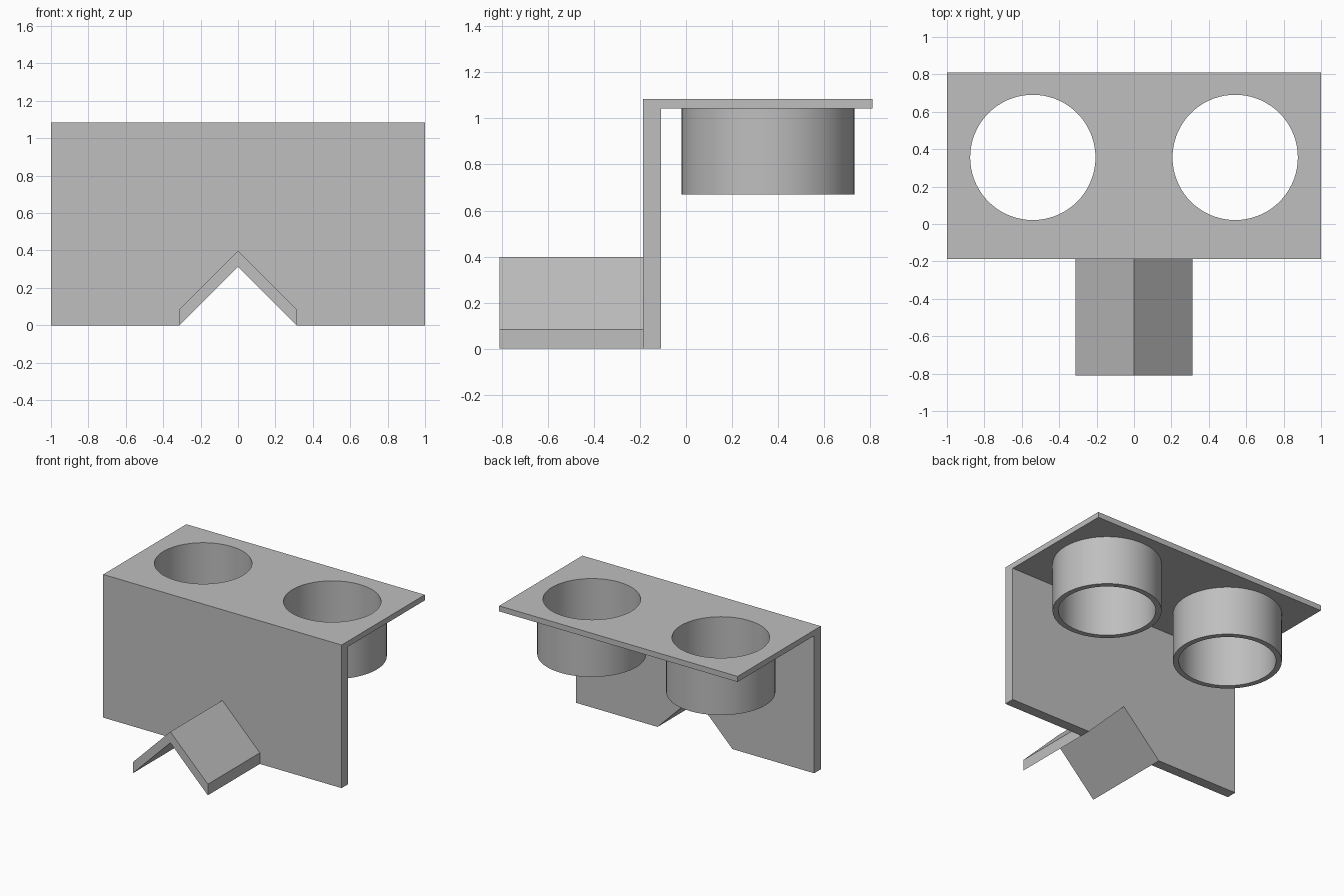
import bpy, bmesh, math
from mathutils import Matrix

if "Cube" in bpy.data.objects:
    bpy.data.objects.remove(bpy.data.objects["Cube"], do_unlink=True)

grey = bpy.data.materials.new("mid grey")
grey.use_nodes = True
colour = (0.52, 0.52, 0.52, 1)
grey.diffuse_color = colour
grey.node_tree.nodes["Principled BSDF"].inputs["Base Color"].default_value = colour


def circle(cx, cy, r, n=72):
    return [(cx + r * math.cos(math.tau * i / n), cy + r * math.sin(math.tau * i / n))
            for i in range(n)]


def rect(x0, y0, x1, y1):
    return [(x0, y0), (x1, y0), (x1, y1), (x0, y1)]


def extrude(name, loops, start, end, upright=False):
    """Fill outlines (inner loops become holes) and extrude along z, or along y if upright."""
    curve = bpy.data.curves.new(name, "CURVE")
    curve.dimensions = "2D"
    curve.fill_mode = "BOTH"
    curve.extrude = (end - start) / 2
    for loop in loops:
        spline = curve.splines.new("POLY")
        spline.points.add(len(loop) - 1)
        for point, (u, v) in zip(spline.points, loop):
            point.co = (u, v, 0, 1)
        spline.use_cyclic_u = True
    obj = bpy.data.objects.new(name, curve)
    bpy.context.collection.objects.link(obj)
    bpy.ops.object.select_all(action="DESELECT")
    obj.select_set(True)
    bpy.context.view_layer.objects.active = obj
    bpy.ops.object.convert(target="MESH")
    obj = bpy.context.object
    mid = (start + end) / 2
    if upright:
        move = Matrix.Translation((0, mid, 0)) @ Matrix.Rotation(math.pi / 2, 4, "X")
    else:
        move = Matrix.Translation((0, 0, mid))
    bm = bmesh.new()
    bm.from_mesh(obj.data)
    bmesh.ops.remove_doubles(bm, verts=bm.verts, dist=0.0001)
    bmesh.ops.transform(bm, matrix=move, verts=bm.verts)
    bmesh.ops.recalc_face_normals(bm, faces=bm.faces)
    bm.to_mesh(obj.data)
    bm.free()
    obj.data.materials.clear()
    obj.data.materials.append(grey)
    bpy.ops.object.shade_smooth_by_angle(angle=math.radians(30))
    return obj


FRONT, BACK = -0.187, 0.81
SHELF, TOP = 1.043, 1.085
NOTCH = 0.314
CUP_X, CUP_Y, BORE, RIM = 0.541, 0.356, 0.335, 0.375

# Upright wall with a V notch in its lower edge
extrude("wall", [[(-1, 0), (-NOTCH, 0), (0, NOTCH), (NOTCH, 0), (1, 0),
                  (1, SHELF), (-1, SHELF)]], FRONT, -0.108, upright=True)

# Shelf with two round openings
extrude("shelf", [rect(-1, FRONT, 1, BACK)] +
        [circle(s * CUP_X, CUP_Y, BORE) for s in (-1, 1)], SHELF, TOP)

# Open sleeves hanging below the openings
for side, s in (("right", -1), ("left", 1)):
    extrude(side + "_sleeve", [circle(s * CUP_X, CUP_Y, RIM), circle(s * CUP_X, CUP_Y, BORE)],
            0.67, SHELF)

# V-shaped saddle reaching forward
rise = 0.084
extrude("saddle", [[(-NOTCH, 0), (0, NOTCH), (NOTCH, 0), (NOTCH, rise),
                    (0, NOTCH + rise), (-NOTCH, rise)]], -BACK, FRONT, upright=True)
